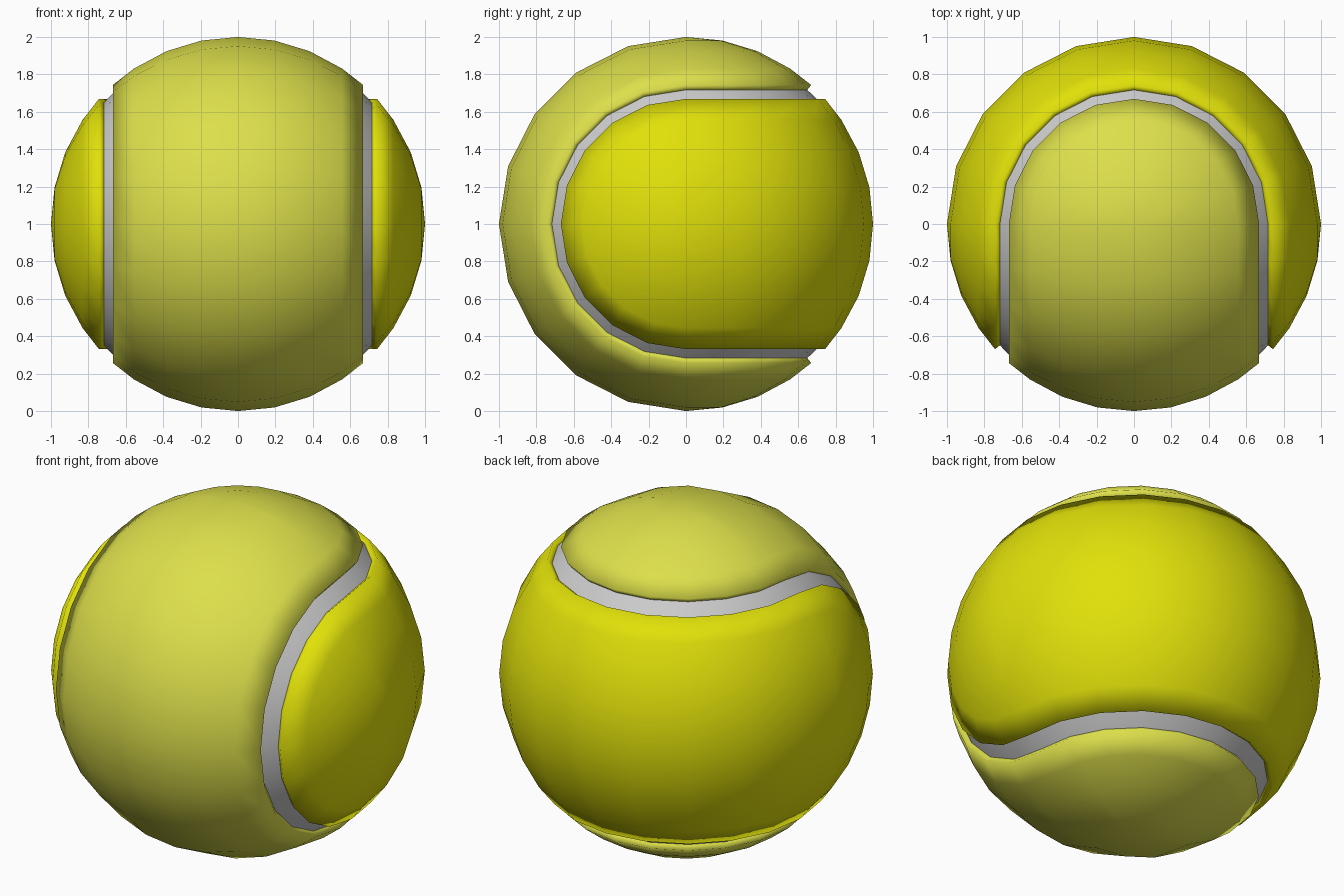
import bpy, bmesh
from math import sin, cos, radians
from mathutils import Vector

if "Cube" in bpy.data.objects:
    bpy.data.objects.remove(bpy.data.objects["Cube"])

STEPS = 10      # 18 degree steps around every half turn
EDGE = 42.0     # panel edge, in degrees from the panel's centre line
HALF = [0, 11.25, 22.5, 33.75, EDGE]
FULL = [-a for a in reversed(HALF[1:])] + HALF


def cap(side):
    # half turn about the z axis, on the back half of the ball
    return lambda a, t: Vector((sin(a) * cos(t), sin(a) * sin(t), side * cos(a)))


def strip(a, t):
    # half turn about the x axis, running over the front
    return Vector((sin(a), -cos(a) * sin(t), cos(a) * cos(t)))


def turned(f):
    # same patch turned into the interlocking position
    def g(a, t):
        p = f(a, t)
        return Vector((p.z, -p.y, p.x))
    return g


def build(name, patches, radius, colour=None, thickness=0):
    bm = bmesh.new()
    for f, angles in patches:
        grid = [[bm.verts.new(f(radians(a), radians(180 * i / STEPS)) * radius)
                 for a in angles] for i in range(STEPS + 1)]
        for r0, r1 in zip(grid, grid[1:]):
            for j in range(len(angles) - 1):
                bm.faces.new((r0[j], r1[j], r1[j + 1], r0[j + 1]))
    bmesh.ops.remove_doubles(bm, verts=bm.verts, dist=1e-4)
    bm.normal_update()
    for face in bm.faces:
        if face.normal.dot(face.calc_center_median()) < 0:
            face.normal_flip()
        face.smooth = True
    me = bpy.data.meshes.new(name)
    bm.to_mesh(me)
    bm.free()
    ob = bpy.data.objects.new(name, me)
    ob.location.z = 1
    bpy.context.collection.objects.link(ob)
    if colour:
        mat = bpy.data.materials.new(name + "_felt")
        mat.diffuse_color = (*colour, 1)
        mat.use_nodes = True
        mat.node_tree.nodes["Principled BSDF"].inputs["Base Color"].default_value = mat.diffuse_color
        me.materials.append(mat)
    if thickness:
        mod = ob.modifiers.new("thickness", 'SOLIDIFY')
        mod.thickness = thickness
        mod.offset = -1
    return ob


# two interlocking felt panels
panel = [(cap(1), HALF), (cap(-1), HALF), (strip, FULL)]
build("front_panel", panel, 1, (0.72, 0.74, 0.07), 0.05)
build("back_panel", [(turned(f), a) for f, a in panel], 1, (0.75, 0.75, 0.003), 0.05)

# recessed seam between the panels
seam = [(cap(1), [41, 45, 49]), (cap(-1), [41, 45, 49])]
build("seam", seam + [(turned(f), a) for f, a in seam], 0.967)
